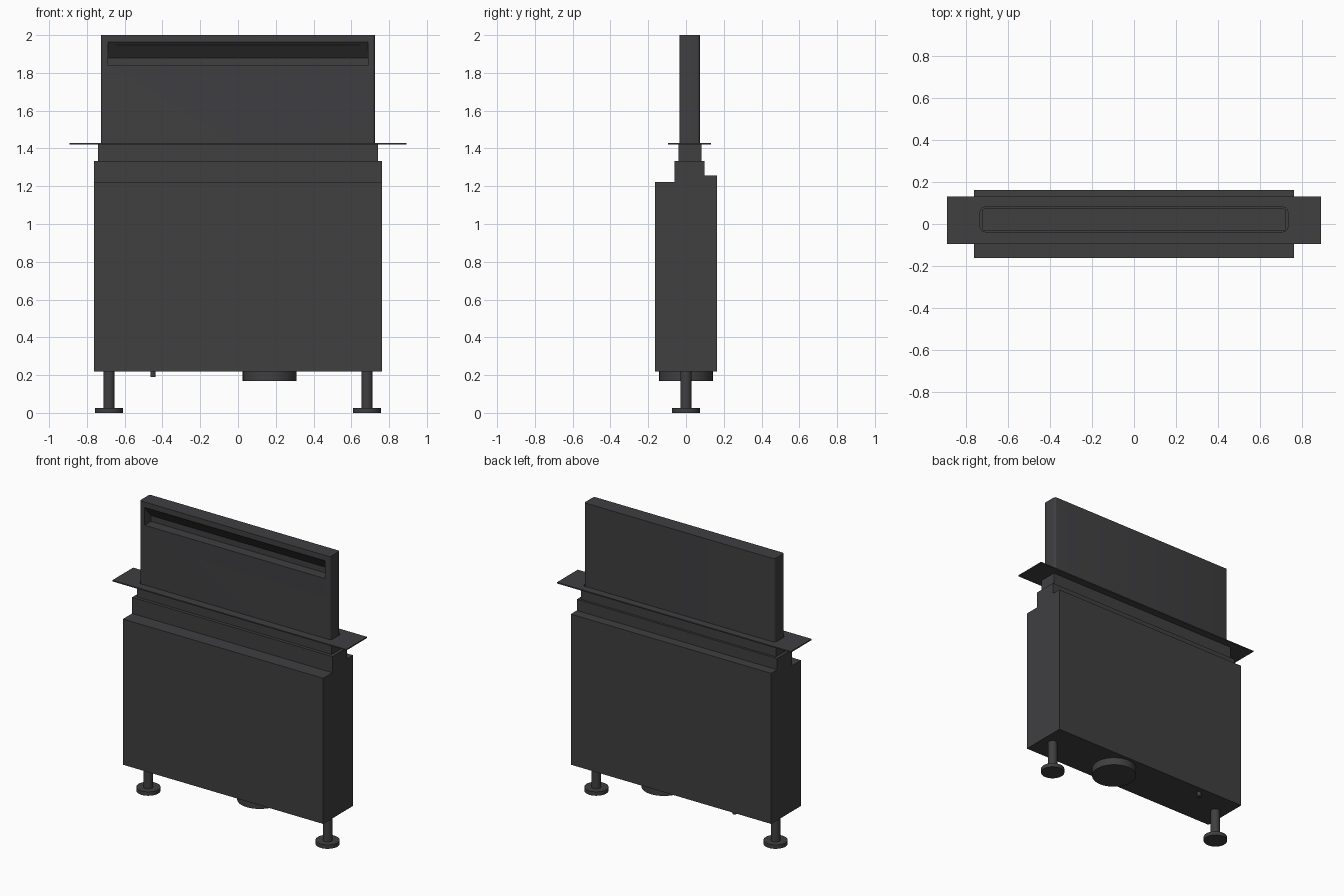
import bpy, bmesh, math
from mathutils import Vector

if "Cube" in bpy.data.objects:
    bpy.data.objects.remove(bpy.data.objects["Cube"])

mat = bpy.data.materials.new("dark_grey")
mat.diffuse_color = (0.05, 0.05, 0.053, 1)
mat.use_nodes = True
mat.node_tree.nodes["Principled BSDF"].inputs["Base Color"].default_value = mat.diffuse_color


def finish(name, bm, smooth=False):
    bmesh.ops.recalc_face_normals(bm, faces=bm.faces)
    me = bpy.data.meshes.new(name)
    bm.to_mesh(me)
    bm.free()
    me.materials.append(mat)
    ob = bpy.data.objects.new(name, me)
    bpy.context.collection.objects.link(ob)
    if smooth:
        bpy.ops.object.select_all(action='DESELECT')
        ob.select_set(True)
        bpy.context.view_layer.objects.active = ob
        bpy.ops.object.shade_smooth_by_angle(angle=math.radians(35))
    return ob


def prism(name, points, direction, smooth=False):
    """Extrude a closed outline of 3D points along a direction."""
    bm = bmesh.new()
    face = bm.faces.new([bm.verts.new(p) for p in points])
    ext = bmesh.ops.extrude_face_region(bm, geom=[face])
    moved = [g for g in ext['geom'] if isinstance(g, bmesh.types.BMVert)]
    bmesh.ops.translate(bm, verts=moved, vec=Vector(direction))
    return finish(name, bm, smooth)


def side_prism(name, half_x, yz):
    return prism(name, [(-half_x, y, z) for y, z in yz], (2 * half_x, 0, 0))


def box(name, half_x, y0, y1, z0, z1):
    return side_prism(name, half_x, [(y0, z0), (y1, z0), (y1, z1), (y0, z1)])


def rounded_box(name, half_x, y0, y1, z0, z1, r, steps=5):
    pts = []
    corners = [(half_x - r, y1 - r), (r - half_x, y1 - r),
               (r - half_x, y0 + r), (half_x - r, y0 + r)]
    for q, (cx, cy) in enumerate(corners):
        for i in range(steps + 1):
            a = math.pi / 2 * (q + i / steps)
            pts.append((cx + r * math.cos(a), cy + r * math.sin(a), z0))
    return prism(name, pts, (0, 0, z1 - z0), True)


def cylinder(name, x, y, r, z0, z1, n=48):
    pts = [(x + r * math.cos(2 * math.pi * i / n),
            y + r * math.sin(2 * math.pi * i / n), z0) for i in range(n)]
    return prism(name, pts, (0, 0, z1 - z0), True)


def cut(ob, cutter):
    mod = ob.modifiers.new("cut", 'BOOLEAN')
    mod.operation = 'DIFFERENCE'
    mod.solver = 'EXACT'
    mod.object = cutter
    cutter.hide_render = True
    bpy.context.view_layer.objects.active = ob
    bpy.ops.object.modifier_apply(modifier=mod.name)
    bpy.data.objects.remove(cutter)


# stepped main housing
side_prism("housing", 0.763, [
    (-0.163, 0.22), (0.163, 0.22), (0.163, 1.257), (0.098, 1.257),
    (0.098, 1.334), (-0.062, 1.334), (-0.062, 1.223), (-0.163, 1.223)])

# neck below the worktop
box("neck", 0.742, -0.04, 0.083, 1.33, 1.422)

# thin worktop trim plate with an opening for the screen
plate = box("trim_plate", 0.891, -0.095, 0.132, 1.422, 1.43)
cut(plate, rounded_box("plate_cutter", 0.733, -0.037, 0.08, 1.40, 1.45, 0.022))

# rising screen with a sloped intake recess in its front
screen = rounded_box("screen", 0.725, -0.034, 0.073, 1.40, 2.0, 0.014)
cut(screen, side_prism("recess_cutter", 0.687, [
    (-0.06, 1.84), (0.035, 1.84), (0.035, 1.88), (-0.034, 1.963), (-0.06, 1.963)]))

# light strip lying on the slope of the recess
a, b = Vector((-0.023, 1.9498)), Vector((-0.016, 1.9413))
n = Vector((-0.77, -0.64)) * 0.002
side_prism("light_strip", 0.645, [a - n, b - n, b + n, a + n])

# round duct outlet and cable stub underneath
cylinder("duct_outlet", 0.167, 0, 0.142, 0.168, 0.225, 64)
cylinder("cable_stub", -0.45, 0.115, 0.014, 0.19, 0.225, 20)

# adjustable legs with round feet
for s, side in ((-1, "left"), (1, "right")):
    cylinder(side + "_leg", s * 0.683, 0, 0.03, 0.026, 0.225, 32)
    cylinder(side + "_foot", s * 0.683, 0, 0.075, 0, 0.027)
